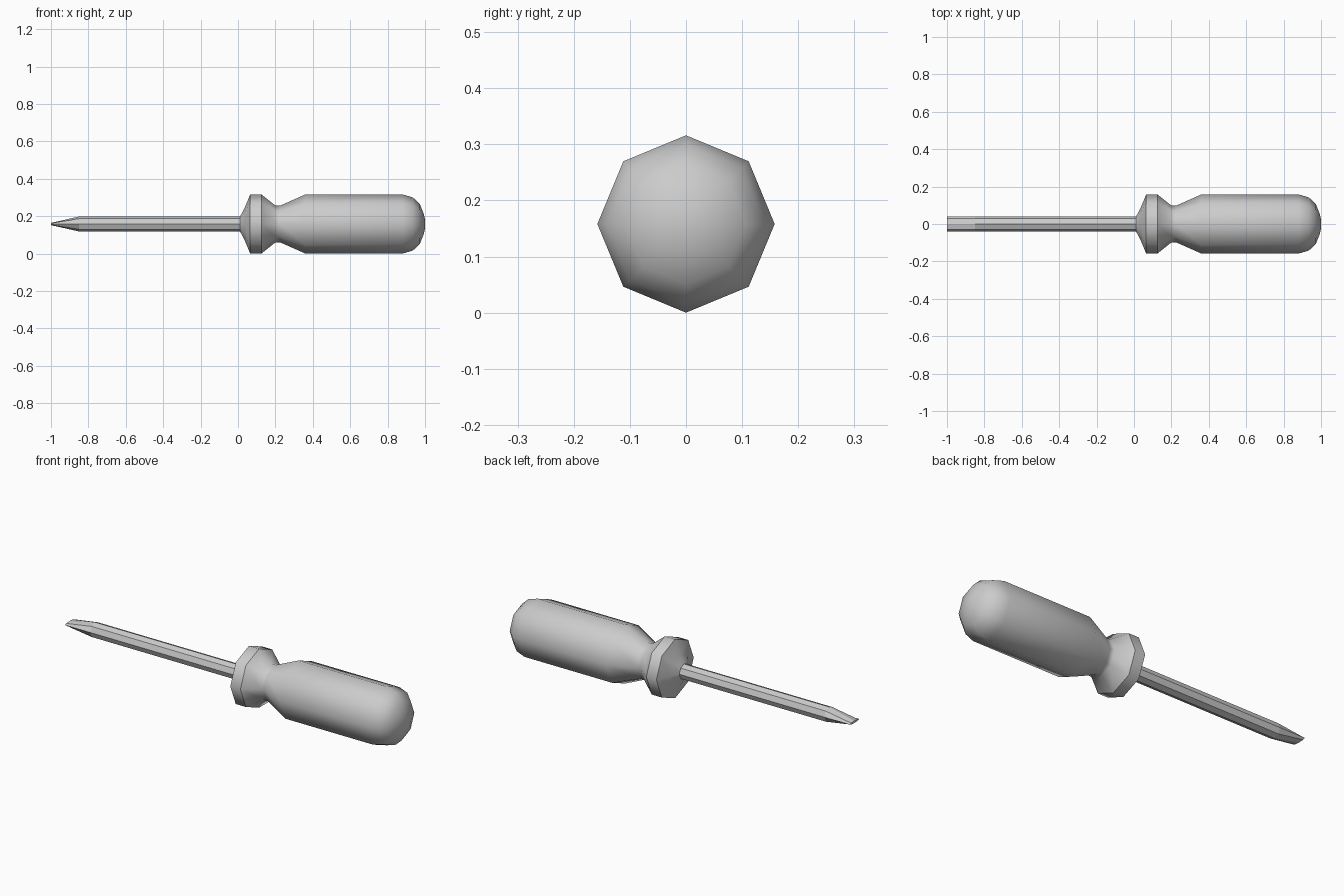
import bpy, bmesh, math

if "Cube" in bpy.data.objects:
    bpy.data.objects.remove(bpy.data.objects["Cube"])

CZ = 0.158   # height of the tool axis
SIDES = 8


def lathe(name, profile, sharp_rings=(), smooth=True):
    """Octagonal sweep along x; profile rows are (x, y radius, z radius)."""
    bm = bmesh.new()
    rings = []
    for x, ry, rz in profile:
        ring = []
        for i in range(SIDES):
            a = 2 * math.pi * i / SIDES
            ring.append(bm.verts.new((x, ry * math.cos(a), CZ + rz * math.sin(a))))
        rings.append(ring)
    for r0, r1 in zip(rings, rings[1:]):
        for i in range(SIDES):
            j = (i + 1) % SIDES
            bm.faces.new((r0[i], r0[j], r1[j], r1[i]))
    bm.faces.new(rings[0])
    bm.faces.new(rings[-1])
    bmesh.ops.recalc_face_normals(bm, faces=bm.faces)
    for f in bm.faces:
        f.smooth = smooth
    for k in sharp_rings:
        for i in range(SIDES):
            bm.edges.get((rings[k][i], rings[k][(i + 1) % SIDES])).smooth = False
    mesh = bpy.data.meshes.new(name)
    bm.to_mesh(mesh)
    bm.free()
    obj = bpy.data.objects.new(name, mesh)
    bpy.context.collection.objects.link(obj)
    return obj


# Handle with collar, neck, grip and rounded butt
handle = [(0.012, 0.042), (0.035, 0.085), (0.065, 0.158), (0.125, 0.158),
          (0.20, 0.098), (0.225, 0.098), (0.36, 0.158), (0.88, 0.158),
          (0.935, 0.142), (0.972, 0.107), (0.993, 0.055), (1.0, 0.022)]
lathe("handle", [(x, r, r) for x, r in handle], sharp_rings=(0, 2, 3))

# Steel shaft, flattened into a flat blade at the tip
lathe("shaft", [(-1.0, 0.04, 0.006), (-0.85, 0.04, 0.04), (0.03, 0.04, 0.04)],
      smooth=False)
